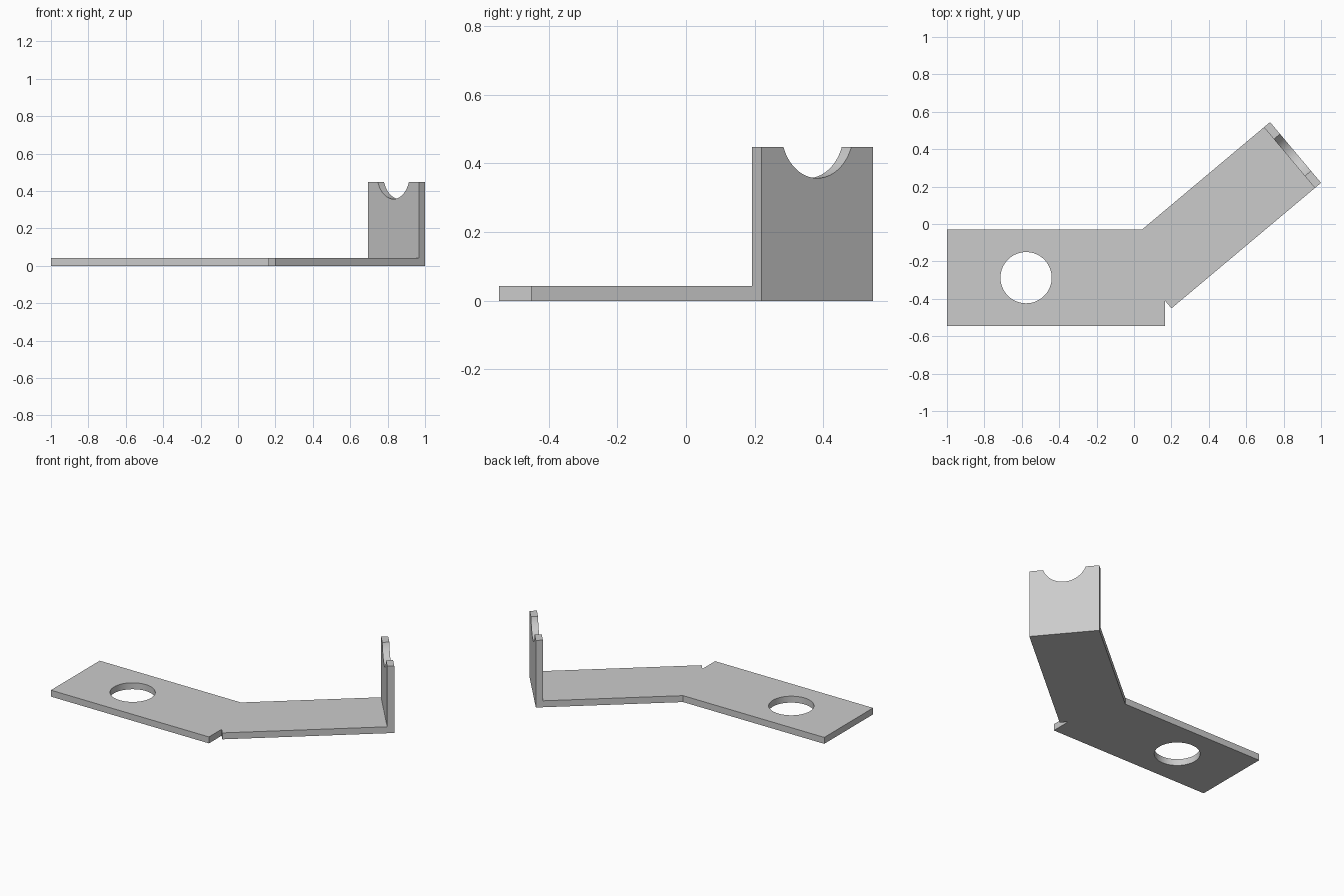
import bpy, bmesh
from math import cos, sin, pi, radians, sqrt, asin
from mathutils import Vector, Matrix

if "Cube" in bpy.data.objects:
    bpy.data.objects.remove(bpy.data.objects["Cube"])

THICK, HEIGHT, RADIUS = 0.043, 0.448, 0.137
ARM_WIDTH = 0.424
ANGLE = radians(40)
along = Vector((cos(ANGLE), sin(ANGLE)))      # arm direction
across = Vector((sin(ANGLE), -cos(ANGLE)))    # arm width direction

steel = bpy.data.materials.new("grey steel")
steel.use_nodes = True
colour = (0.6, 0.6, 0.6, 1)
steel.diffuse_color = colour
steel.node_tree.nodes["Principled BSDF"].inputs["Base Color"].default_value = colour


def arc(cx, cy, r, start, end, n):
    return [(cx + r * cos(start + (end - start) * i / n),
             cy + r * sin(start + (end - start) * i / n)) for i in range(n + 1)]


def sheet(name, loops, matrix=Matrix()):
    """Fill the outline and its holes, then extrude to sheet thickness."""
    bm = bmesh.new()
    for loop in loops:
        vs = [bm.verts.new((p[0], p[1], 0)) for p in loop]
        for i, v in enumerate(vs):
            bm.edges.new((vs[i - 1], v))
    bmesh.ops.triangle_fill(bm, edges=bm.edges[:], use_beauty=True)
    top = bmesh.ops.extrude_face_region(bm, geom=bm.faces[:])["geom"]
    verts = [g for g in top if isinstance(g, bmesh.types.BMVert)]
    bmesh.ops.translate(bm, verts=verts, vec=(0, 0, THICK))
    bmesh.ops.recalc_face_normals(bm, faces=bm.faces[:])
    bmesh.ops.dissolve_limit(bm, angle_limit=0.01, verts=bm.verts[:], edges=bm.edges[:])
    bm.transform(matrix)
    mesh = bpy.data.meshes.new(name)
    bm.to_mesh(mesh)
    bm.free()
    mesh.materials.append(steel)
    obj = bpy.data.objects.new(name, mesh)
    bpy.context.collection.objects.link(obj)
    bpy.ops.object.select_all(action="DESELECT")
    obj.select_set(True)
    bpy.context.view_layer.objects.active = obj
    bpy.ops.object.shade_smooth_by_angle(angle=radians(30))
    return obj


# Base plate: straight tab with a bolt hole, relief notch and angled arm
end_front = Vector((1, 0.22))
end_back = end_front - across * ARM_WIDTH
elbow_back = end_back - along * ((end_back.y + 0.03) / along.y)
elbow_front = end_front - along * 1.044
relief = elbow_front - across * ((elbow_front.x - 0.167) / across.x)
inset = along * THICK
outline = [(-1, -0.545), (0.167, -0.545), relief, elbow_front,
           end_front - inset, end_back - inset, elbow_back, (-1, -0.03)]
hole = arc(-0.577, -0.287, RADIUS, 0, 2 * pi, 64)[:-1]
sheet("base_plate", [outline, hole])

# Upright end flange with a round cradle in its top edge
half = ARM_WIDTH / 2
centre_z = 0.357 + RADIUS
dip = asin((centre_z - HEIGHT) / RADIUS)
cradle = arc(0, centre_z, RADIUS, -dip, -pi + dip, 40)
profile = [(-half, 0), (half, 0), (half, HEIGHT)] + cradle + [(-half, HEIGHT)]
middle = (end_front + end_back) / 2 - inset
place = Matrix(((-across.x, 0, along.x, middle.x),
                (-across.y, 0, along.y, middle.y),
                (0, 1, 0, 0),
                (0, 0, 0, 1)))
sheet("end_flange", [profile], place)
